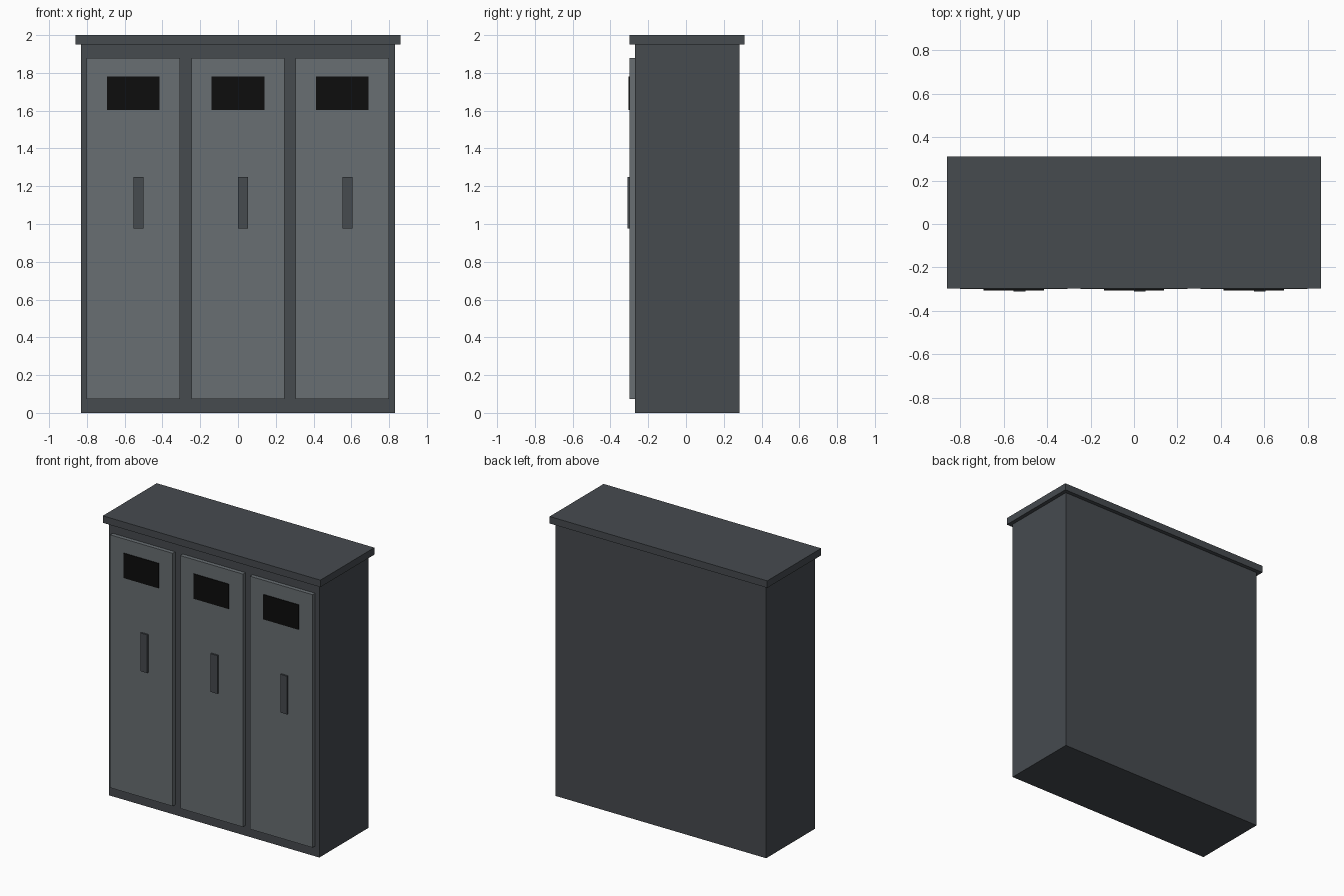
import bpy

if "Cube" in bpy.data.objects:
    bpy.data.objects.remove(bpy.data.objects["Cube"])


def material(name, rgb):
    m = bpy.data.materials.new(name)
    m.diffuse_color = (*rgb, 1)
    m.use_nodes = True
    m.node_tree.nodes["Principled BSDF"].inputs["Base Color"].default_value = m.diffuse_color
    return m


FRAME = material("dark_grey_metal", (0.061, 0.069, 0.078))
DOOR = material("mid_grey_metal", (0.138, 0.156, 0.168))
BLACK = material("black", (0.004, 0.004, 0.004))


def box(name, x, y, z, mat):
    """Box from (min, max) pairs along each axis."""
    bpy.ops.mesh.primitive_cube_add(size=1)
    ob = bpy.context.object
    ob.name = name
    for v in ob.data.vertices:
        v.co = [r[0] if c < 0 else r[1] for c, r in zip(v.co, (x, y, z))]
    ob.data.materials.append(mat)
    return ob


# Cabinet and overhanging lid
box("cabinet", (-0.832, 0.832), (-0.27, 0.283), (0, 1.95), FRAME)
box("lid", (-0.86, 0.86), (-0.298, 0.311), (1.95, 2.0), FRAME)

# Three doors, each with a dark vent and a handle
for i, cx in enumerate((-0.554, 0.0, 0.552), 1):
    box(f"door_{i}", (cx - 0.247, cx + 0.247), (-0.299, -0.27), (0.073, 1.88), DOOR)
    box(f"vent_{i}", (cx - 0.139, cx + 0.139), (-0.305, -0.299), (1.603, 1.78), BLACK)
    box(f"handle_{i}", (cx, cx + 0.054), (-0.311, -0.299), (0.977, 1.25), FRAME)
